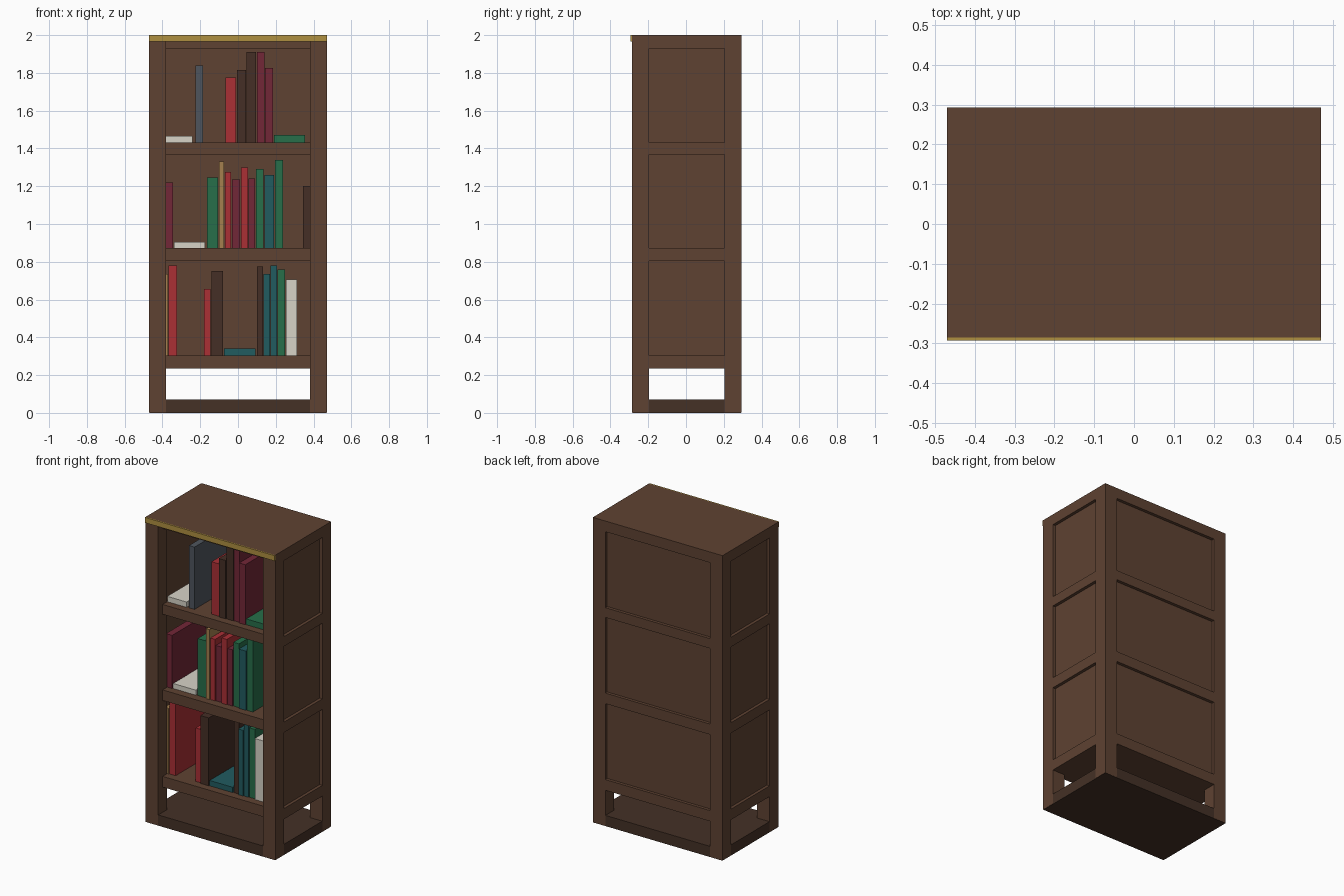
import bpy

if "Cube" in bpy.data.objects:
    bpy.data.objects.remove(bpy.data.objects["Cube"])

COLORS = {"wood": "5F4435", "base": "46342A", "gold": "AD8E42", "white": "D6D2C6",
          "grey": "50565E", "red": "A93338", "dark": "47322A", "maroon": "722B3A",
          "green": "2B6E4B", "teal": "265C60", "tan": "A37F50"}


def make_material(name, code):
    m = bpy.data.materials.new(name)
    rgb = [(int(code[i:i + 2], 16) / 255) ** 2.2 for i in (0, 2, 4)]
    m.diffuse_color = (*rgb, 1)
    m.use_nodes = True
    m.node_tree.nodes["Principled BSDF"].inputs["Base Color"].default_value = m.diffuse_color
    return m


MATS = {n: make_material(n, c) for n, c in COLORS.items()}


def box(name, x, y, z, color="wood"):
    """Box from (min, max) ranges on each axis."""
    bpy.ops.mesh.primitive_cube_add(size=1, location=[(a + b) / 2 for a, b in (x, y, z)])
    o = bpy.context.object
    o.name = name
    o.scale = [b - a for a, b in (x, y, z)]
    bpy.ops.object.transform_apply(location=False, rotation=False, scale=True)
    o.data.materials.append(MATS[color])
    return o


W, F, B, T = 0.47, -0.285, 0.293, 0.09   # half width, front, back, post thickness
IN = W - T
FY, BY = F + T, B - T

# Base slab and corner posts
box("base", (-W + .001, W - .001), (F + .001, B - .001), (0, .07), "base")
for s, side in ((-1, "left"), (1, "right")):
    xs = sorted((s * IN, s * W))
    box(f"{side}_front_post", xs, (F, FY), (.001, 1.965))
    box(f"{side}_back_post", xs, (BY, B), (.001, 1.965))

# Top board with gilded front edge
box("top_board", (-W, W), (F, B), (1.965, 2))
box("gold_edge", (-W, W), (-.293, F), (1.965, 2), "gold")

# Shelves set back at the front, with flush side and back rails
levels = [(.235, .305), (.803, .872), (1.368, 1.432), (1.93, 1.965)]
for i, z in enumerate(levels):
    box(f"shelf_{i}", (-IN, IN), (-.238, B), z)
    for s, side in ((-1, "left"), (1, "right")):
        box(f"{side}_rail_{i}", sorted((s * IN, s * W)), (FY, BY), z)

# Recessed panels between the rails
for i in range(3):
    z = (levels[i][1], levels[i + 1][0])
    box(f"back_panel_{i}", (-IN, IN), (B - .05, B - .02), z)
    for s, side in ((-1, "left"), (1, "right")):
        box(f"{side}_panel_{i}", sorted((s * .42, s * .45)), (FY, BY), z)

# Books: left, right, top, colour for each shelf
rows = [
    [(-.4, -.37, .735, "tan"), (-.368, -.322, .78, "red"), (-.18, -.145, .655, "red"),
     (-.14, -.08, .75, "dark"), (-.075, .092, .34, "teal"), (.1, .133, .775, "dark"),
     (.136, .17, .735, "teal"), (.173, .207, .78, "teal"), (.21, .25, .76, "green"),
     (.255, .313, .705, "white")],
    [(-.39, -.345, 1.22, "maroon"), (-.34, -.175, .905, "white"), (-.165, -.105, 1.245, "green"),
     (-.1, -.075, 1.33, "tan"), (-.07, -.036, 1.275, "red"), (-.033, .01, 1.235, "maroon"),
     (.015, .052, 1.3, "red"), (.055, .09, 1.24, "maroon"), (.094, .135, 1.29, "green"),
     (.139, .191, 1.26, "teal"), (.196, .238, 1.34, "green"), (.345, .39, 1.2, "dark")],
    [(-.38, -.24, 1.467, "white"), (-.225, -.185, 1.84, "grey"), (-.065, -.01, 1.775, "red"),
     (-.006, .042, 1.815, "dark"), (.046, .096, 1.91, "dark"), (.1, .14, 1.91, "maroon"),
     (.142, .186, 1.825, "maroon"), (.19, .355, 1.47, "green")],
]
for r, row in enumerate(rows):
    for k, (x0, x1, top, color) in enumerate(row):
        front = -.19 + .004 * (k % 3)
        box(f"book_{r}_{k}", (x0, x1), (front, front + .35), (levels[r][1], top), color)
